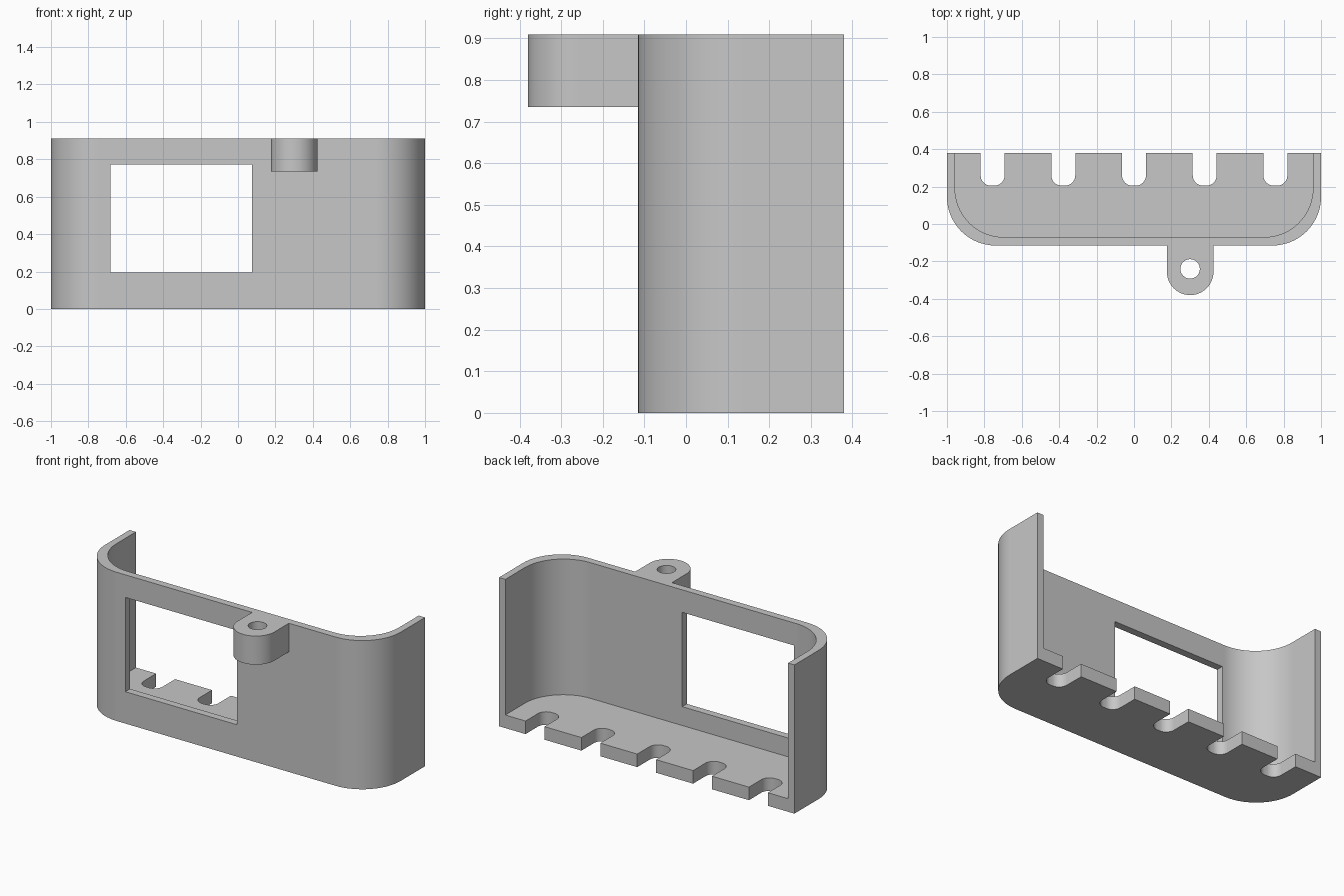
import bpy
import bmesh
import math
from mathutils import Vector

if "Cube" in bpy.data.objects:
    bpy.data.objects.remove(bpy.data.objects["Cube"], do_unlink=True)

# Single grey finish
grey = bpy.data.materials.new("light grey plastic")
grey.diffuse_color = (0.57, 0.57, 0.57, 1)
grey.use_nodes = True
grey.node_tree.nodes["Principled BSDF"].inputs["Base Color"].default_value = (0.57, 0.57, 0.57, 1)


def fillet(corners, steps=16):
    """Outline from right-angled corners (x, y, radius), with arcs at the corners."""
    out = []
    n = len(corners)
    for i, (x, y, r) in enumerate(corners):
        p = Vector((x, y))
        if r == 0:
            out.append(p)
            continue
        a = (Vector(corners[i - 1][:2]) - p).normalized()
        b = (Vector(corners[(i + 1) % n][:2]) - p).normalized()
        centre = p + (a + b) * r
        for k in range(steps + 1):
            t = math.pi / 2 * k / steps
            out.append(centre - b * r * math.cos(t) - a * r * math.sin(t))
    return out


def prism(name, outline, z0, z1):
    """Extrude a flat outline from z0 to z1."""
    bm = bmesh.new()
    base = bm.faces.new([bm.verts.new((p[0], p[1], z0)) for p in outline])
    top = bmesh.ops.extrude_face_region(bm, geom=[base])["geom"]
    bmesh.ops.translate(bm, vec=(0, 0, z1 - z0),
                        verts=[v for v in top if isinstance(v, bmesh.types.BMVert)])
    bmesh.ops.recalc_face_normals(bm, faces=bm.faces)
    mesh = bpy.data.meshes.new(name)
    bm.to_mesh(mesh)
    bm.free()
    mesh.materials.append(grey)
    obj = bpy.data.objects.new(name, mesh)
    bpy.context.collection.objects.link(obj)
    return obj


def combine(target, tool, operation):
    """Apply a boolean and discard the tool."""
    mod = target.modifiers.new("cut", 'BOOLEAN')
    mod.operation = operation
    mod.solver = 'EXACT'
    mod.object = tool
    bpy.context.view_layer.objects.active = target
    bpy.ops.object.modifier_apply(modifier=mod.name)
    bpy.data.objects.remove(tool, do_unlink=True)


def slab(half_width, front, back, radius):
    """Outline with two rounded front corners."""
    return fillet([(-half_width, back, 0), (-half_width, front, radius),
                   (half_width, front, radius), (half_width, back, 0)])


def rectangle(x0, x1, y0, y1):
    return [(x0, y0), (x1, y0), (x1, y1), (x0, y1)]


HEIGHT, FRONT, BACK = 0.91, -0.115, 0.38

# Tray: rounded shell open at the back and top
tray = prism("wall_tray", slab(1.0, FRONT, BACK, 0.26), 0, HEIGHT)
combine(tray, prism("cavity", slab(0.957, -0.07, 0.6, 0.26), 0.08, 1.2), 'DIFFERENCE')

# Window in the front wall
combine(tray, prism("window", rectangle(-0.682, 0.075, -0.3, 0.1), 0.195, 0.772), 'DIFFERENCE')

# Five slots along the back edge of the floor
for i in range(-2, 3):
    x = i * 0.378
    slot = fillet([(x - 0.064, 0.6, 0), (x - 0.064, 0.205, 0.055),
                   (x + 0.064, 0.205, 0.055), (x + 0.064, 0.6, 0)], 8)
    combine(tray, prism("slot", slot, -0.1, 0.2), 'DIFFERENCE')

# Mounting lug with a vertical hole
lug = fillet([(0.176, -0.09, 0), (0.176, -0.38, 0.1245),
              (0.425, -0.38, 0.1245), (0.425, -0.09, 0)])
combine(tray, prism("mounting_lug", lug, 0.735, HEIGHT), 'UNION')
hole = [(0.30 + 0.052 * math.cos(t), -0.24 + 0.052 * math.sin(t))
        for t in (math.tau * k / 32 for k in range(32))]
combine(tray, prism("lug_hole", hole, 0.6, 1.1), 'DIFFERENCE')

# Smooth curves with crisp edges
bpy.ops.object.select_all(action='DESELECT')
tray.select_set(True)
bpy.context.view_layer.objects.active = tray
bpy.ops.object.shade_smooth_by_angle(angle=math.radians(30))
weighted = tray.modifiers.new("even shading", 'WEIGHTED_NORMAL')
weighted.keep_sharp = True
